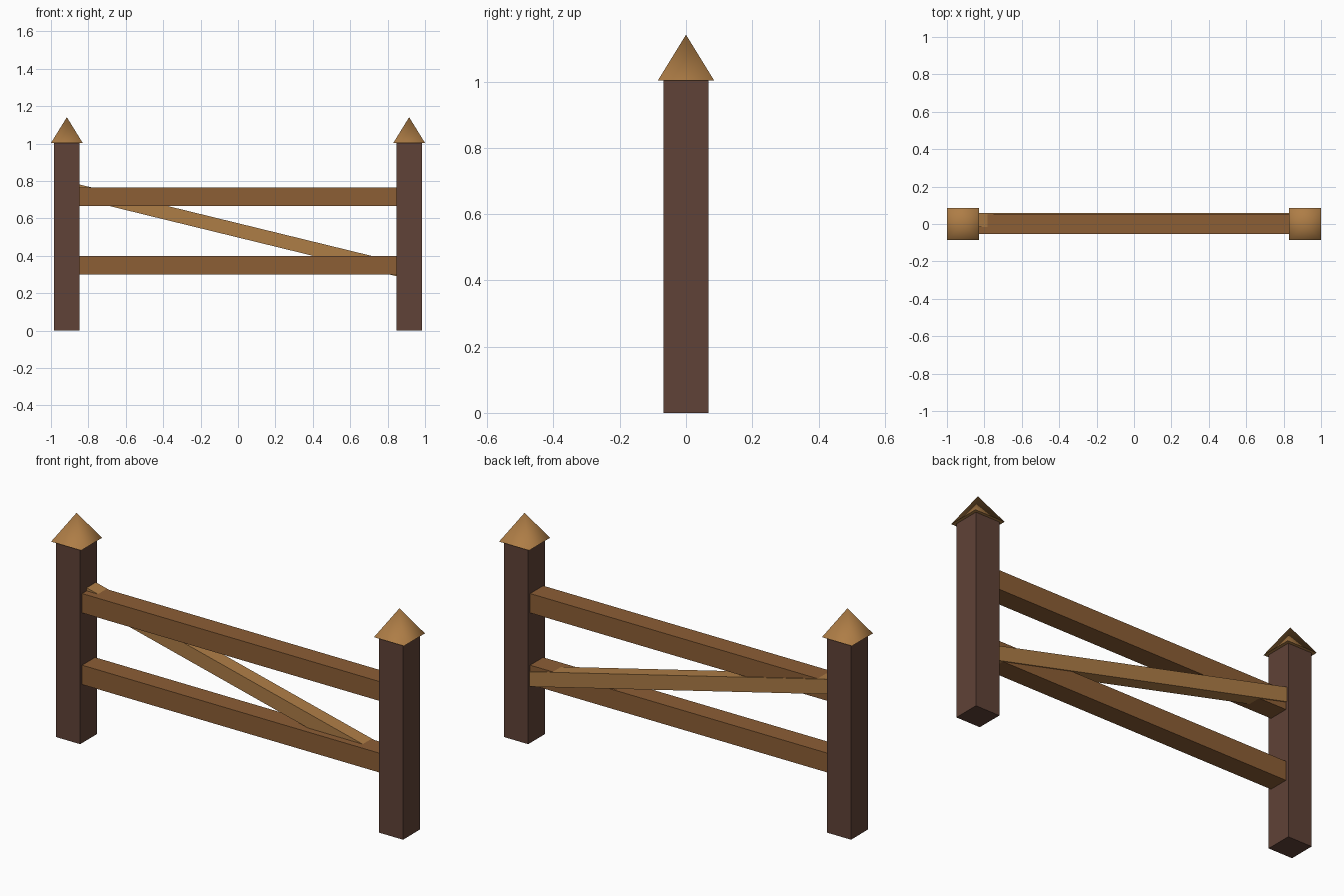
import bpy, math

if "Cube" in bpy.data.objects:
    bpy.data.objects.remove(bpy.data.objects["Cube"])


def material(name, rgb):
    """Flat colour given as sRGB 0-255, stored as linear."""
    m = bpy.data.materials.new(name)
    lin = [((c / 255 + 0.055) / 1.055) ** 2.4 for c in rgb]
    m.diffuse_color = (*lin, 1)
    m.use_nodes = True
    m.node_tree.nodes["Principled BSDF"].inputs["Base Color"].default_value = m.diffuse_color
    return m


dark_wood = material("dark_wood", (96, 66, 55))
mid_wood = material("mid_wood", (140, 94, 53))
light_wood = material("light_wood", (174, 125, 70))


def beam(name, centre, size, mat, tilt=0):
    bpy.ops.mesh.primitive_cube_add(size=1, location=centre, rotation=(0, tilt, 0))
    ob = bpy.context.object
    ob.name = name
    ob.scale = size
    ob.data.materials.append(mat)
    return ob


# Posts with pyramid caps
for side, x in (("left", -0.915), ("right", 0.915)):
    beam(side + "_post", (x, 0, 0.502), (0.137, 0.137, 1.004), dark_wood)
    bpy.ops.mesh.primitive_cone_add(vertices=4, radius1=0.085 * math.sqrt(2), depth=0.138,
                                    location=(x, 0, 1.072), rotation=(0, 0, math.pi / 4))
    cap = bpy.context.object
    cap.name = side + "_post_cap"
    cap.data.materials.append(light_wood)
    # Sloping sides are smooth, the underside is flat with a sharp rim
    for p in cap.data.polygons:
        p.use_smooth = p.normal.z > -0.5

# Horizontal rails
for name, z in (("lower_rail", 0.349), ("upper_rail", 0.716)):
    beam(name, (0, 0, z), (1.75, 0.105, 0.099), mid_wood)

# Diagonal brace, standing slightly proud of the rails at the back
beam("diagonal_brace", (0, 0.021, 0.536), (1.80, 0.074, 0.074), light_wood, math.atan(0.2445))
